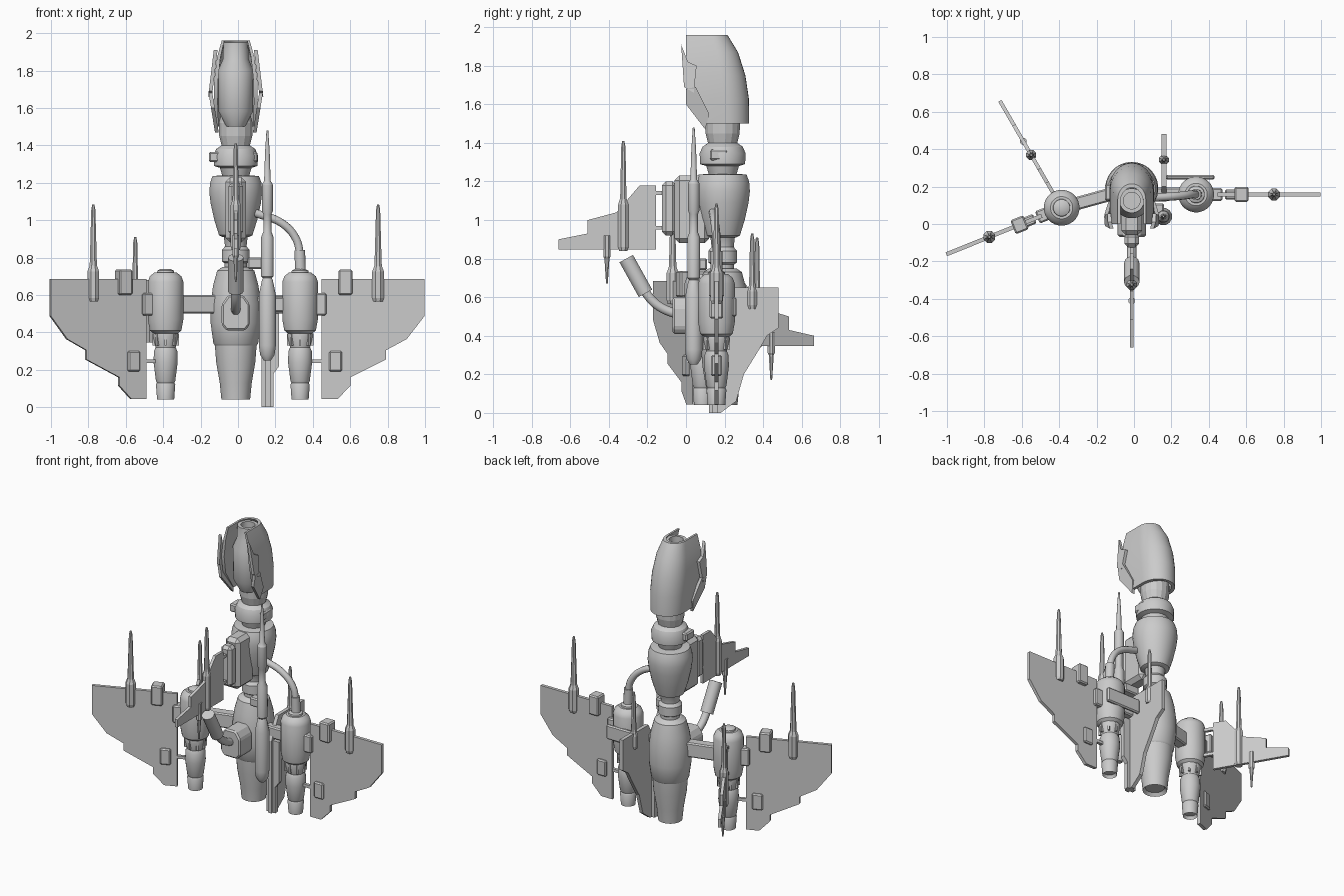
import bpy, bmesh, math
from mathutils import Vector, Matrix

if "Cube" in bpy.data.objects:
    bpy.data.objects.remove(bpy.data.objects["Cube"])

hull = bpy.data.materials.new("hull_grey")
hull.use_nodes = True
hull.diffuse_color = (0.6, 0.6, 0.6, 1)
hull.node_tree.nodes["Principled BSDF"].inputs["Base Color"].default_value = hull.diffuse_color


def finish(name, bm, smooth=False):
    bmesh.ops.recalc_face_normals(bm, faces=bm.faces)
    me = bpy.data.meshes.new(name)
    bm.to_mesh(me)
    bm.free()
    ob = bpy.data.objects.new(name, me)
    bpy.context.collection.objects.link(ob)
    me.materials.append(hull)
    if smooth:
        bpy.ops.object.select_all(action='DESELECT')
        bpy.context.view_layer.objects.active = ob
        ob.select_set(True)
        bpy.ops.object.shade_smooth_by_angle(angle=math.radians(32))
    return ob


def loft(name, rings, smooth=True):
    """Skin a list of equal-length point loops and cap both ends."""
    bm = bmesh.new()
    loops = [[bm.verts.new(p) for p in r] for r in rings]
    n = len(loops[0])
    for a, b in zip(loops, loops[1:]):
        for i in range(n):
            j = (i + 1) % n
            bm.faces.new((a[i], a[j], b[j], b[i]))
    bm.faces.new(loops[0])
    bm.faces.new(loops[-1])
    return finish(name, bm, smooth)


def lathe(name, centre, profile, n=24, smooth=True):
    cx, cy = centre
    turn = [2 * math.pi * (i + .5) / n for i in range(n)]
    return loft(name, [[(cx + r * math.cos(t), cy + r * math.sin(t), z) for t in turn]
                       for r, z in profile], smooth)


def place(centre, angle, z=0):
    return Matrix.Translation((*centre, z)) @ Matrix.Rotation(math.radians(angle), 4, 'Z')


def plate(name, outline, thick, m, bevel=0):
    """Outline in the local x-z plane, given thickness along local y."""
    ob = loft(name, [[m @ Vector((d, s * thick / 2, z)) for d, z in outline] for s in (-1, 1)], False)
    if bevel:
        mod = ob.modifiers.new("bevel", 'BEVEL')
        mod.width, mod.segments = bevel, 1
    return ob


def box(name, d, z, thick, m, bevel=0.008):
    return plate(name, [(d[0], z[0]), (d[1], z[0]), (d[1], z[1]), (d[0], z[1])], thick, m, bevel)


def tube(name, pts, r):
    cu = bpy.data.curves.new(name, 'CURVE')
    cu.dimensions, cu.bevel_depth, cu.bevel_resolution, cu.use_fill_caps = '3D', r, 3, True
    sp = cu.splines.new('BEZIER')
    sp.bezier_points.add(len(pts) - 1)
    for b, p in zip(sp.bezier_points, pts):
        b.co, b.handle_left_type, b.handle_right_type = p, 'AUTO', 'AUTO'
    cu.materials.append(hull)
    ob = bpy.data.objects.new(name, cu)
    bpy.context.collection.objects.link(ob)


def cannon(name, m, d, z, base, tip, r=.034):
    c = m @ Vector((d, 0, 0))
    lathe(name, c.xy, [(r * .8, z), (r, z + .02), (r, z + base - .03), (r * .65, z + base),
                       (r * .6, z + base + .02), (.012, z + tip - .03), (.006, z + tip)], 8, False)


AXIS = (-.012, .19)
PODS = {"right": (-.387, .087), "left": (.332, .158)}

# Central spine: lower hull, collar, bulb, ring and neck
lathe("lower_hull", AXIS, [(.06, .06), (.077, .04), (.086, .13), (.105, .24), (.112, .33), (.12, .34),
                           (.135, .45), (.135, .55), (.122, .65), (.1, .73), (.07, .75)], 32)
lathe("waist_collar", AXIS, [(.06, .72), (.06, .77), (.075, .78), (.075, .84), (.058, .86), (.065, .92), (.08, .94)], 24)
lathe("bulb", AXIS, [(.07, .91), (.09, .92), (.115, 1), (.135, 1.09), (.142, 1.15), (.138, 1.2), (.125, 1.235), (.08, 1.24)], 32)
lathe("neck_ring", AXIS, [(.07, 1.23), (.085, 1.28), (.117, 1.29), (.12, 1.345), (.105, 1.38), (.075, 1.4)], 32)
lathe("neck", AXIS, [(.075, 1.39), (.09, 1.45), (.092, 1.52), (.07, 1.6)], 16, False)
box("ring_tab", (-.155, .105), (1.31, 1.365), .09, place((0, .17), 0))

# Hood: open-fronted arched shell, sloping forward toward the top
def arch(w, front, back, z, steps=16):
    ts = [math.pi * i / steps for i in range(steps + 1)]
    mid = back - w * 1.1
    outer = [(w, front)] + [(w * math.cos(t), mid + w * 1.1 * math.sin(t)) for t in ts] + [(-w, front)]
    inner = [(x * .82, y - .02 * (y > mid)) for x, y in reversed(outer)]
    return [(AXIS[0] + x, y, z) for x, y in outer + inner]

loft("hood", [arch(.112, .1, .328, 1.5), arch(.118, .02, .326, 1.63), arch(.115, .0, .308, 1.75),
              arch(.1, .0, .27, 1.87), arch(.075, .0, .215, 1.96)])
lathe("hood_core", (AXIS[0], .125), [(.05, 1.5), (.092, 1.58), (.095, 1.8), (.07, 1.86), (.066, 1.95),
                                     (.045, 1.95), (.045, 1.9)], 24)
for s in (-1, 1):
    m = place((AXIS[0] + s * .135, 0), 90)
    for name, pts, lean in (("upper_flap", [(-.025, 1.91), (.01, 1.82), (.055, 1.8), (.04, 1.66), (-.01, 1.69)], -.12),
                            ("lower_flap", [(0, 1.68), (.05, 1.69), (.12, 1.55), (.1, 1.47), (0, 1.6)], .16)):
        ob = plate(name, pts, .02, m)
        for v in ob.data.vertices:
            v.co.x += s * lean * (v.co.z - 1.68)

# Engine pods
pod = [(.05, .72), (.06, .72), (.085, .7), (.096, .67), (.096, .47), (.085, .41), (.066, .395), (.068, .38),
       (.054, .32), (.063, .3), (.065, .24), (.052, .14), (.047, .13), (.052, .12), (.046, .04), (.036, .06)]
for side, c in PODS.items():
    lathe(side + "_pod", c, pod)
    lathe(side + "_pod_crown", c, [(.05, .7), (.045, .73), (.025, .74)], 16)
    for k in range(8):
        box("pod_rib", (.05, .071), (.33, .395), .012, place(c, k * 45), 0)

# Large wings with cannon, pylon block and mounts
big = [(.115, .685), (.665, .685), (.665, .487), (.57, .364), (.46, .305), (.46, .255), (.27, .16),
       (.27, .115), (.2, .043), (.115, .043)]
for c, a in ((PODS["left"], 0), (PODS["right"], 202)):
    m = place(c, a)
    plate("large_wing", big, .022, m)
    cannon("wing_cannon", m, .417, .565, .19, .52)
    box("wing_block", (.205, .28), (.6, .735), .08, m)
    box("wing_clamp", (.155, .225), (.19, .3), .055, m)
    box("pod_mount", (.06, .14), (.49, .61), .07, m)
    box("wing_pin", (.05, .13), (.235, .255), .02, m, 0)

# Small wings with cannon and trailing spike
small = [(.155, .846), (.66, .846), (.66, .9), (.51, .93), (.51, 1), (.36, 1.04), (.24, 1.18), (.155, 1.18)]
for c, a, z in (((-.012, 0), -90, 0), (PODS["right"], 120, -.5)):
    m = place(c, a, z)
    plate("small_wing", small, .02, m)
    cannon("small_wing_cannon", m, .325, .84 + z, .27, .57, .029)
    lathe("wing_spike", (m @ Vector((.41, 0, 0))).xy, [(.005, .67 + z), (.014, .8 + z), (.02, .81 + z), (.02, .92 + z)], 8, False)
    for h in (.96, 1.14):
        box("small_wing_pin", (.05, .16), (h - .01, h + .01), .02, m, 0)

# Front pylon on the bulb and the hose down to the hull socket
m = place((-.012, 0), -90)
box("pylon_root", (-.12, .06), (.88, 1.23), .11, m, .025)
box("pylon_head", (.05, .125), (.92, 1.2), .08, m, .02)
plate("hull_socket", [(-.075, .44), (-.05, .41), (.05, .41), (.075, .44), (.075, .55), (.04, .6), (-.04, .6), (-.075, .55)],
      .14, place((-.012, 0), 0), .01)
tube("hose_sleeve", [(-.012, -.31, .8), (-.012, -.21, .62)], .042)
tube("hose", [(-.012, -.23, .65), (-.012, -.15, .56), (-.012, -.02, .5)], .025)

# Arms joining the hull to the pods, and the feed pipe
arm = Vector(AXIS) - Vector(PODS["right"])
box("right_arm", (.05, arm.length - .08), (.5, .6), .07, place(PODS["right"], math.degrees(math.atan2(arm.y, arm.x))))
box("left_arm", (.08, .28), (.51, .59), .06, place((0, .165), 0))
box("left_arm_plate", (.17, .43), (.5, .6), .025, place((0, .25), 0))
tube("feed_pipe", [(.335, .158, .8), (.31, .158, .9), (.24, .15, .98), (.09, .14, 1.04)], .022)
tube("feed_sleeve", [(.335, .158, .7), (.33, .158, .84)], .03)

# Long gun beside the hull
lathe("long_gun", (.157, .04), [(.02, .25), (.04, .28), (.047, .33), (.047, .6), (.03, .68), (.025, .69), (.034, .7),
                                (.034, .91), (.022, .94), (.022, 1.03), (.031, 1.05), (.031, 1.19), (.018, 1.21),
                                (.013, 1.36), (.005, 1.48)], 12)
box("gun_bracket", (.05, .16), (.74, .8), .06, place((0, .08), 0))

# Rear keel fin with its cannon
m = place((.16, 0), 90)
plate("keel_fin", [(.12, 0), (.18, 0), (.26, .06), (.3, .2), (.38, .33), (.42, .4), (.48, .44), (.48, .65), (.2, .65), (.12, .5)], .025, m)
plate("keel_web", [(.125, 0), (.19, 0), (.19, .18), (.22, .22), (.22, .5), (.125, .5)], .03, place((0, .15), 0))
cannon("keel_cannon", m, .343, .54, .12, .39, .028)
